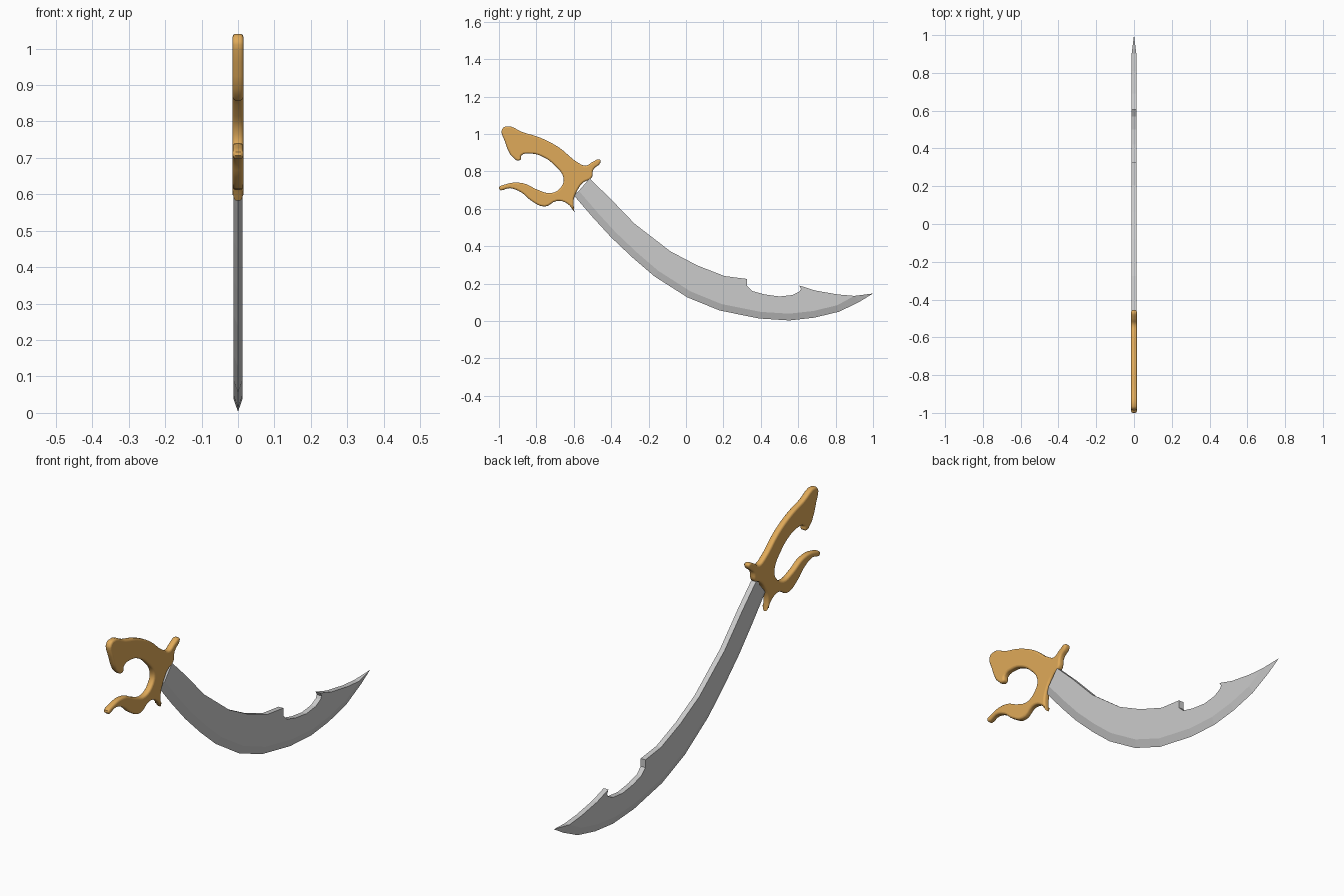
import bpy, bmesh, math

if "Cube" in bpy.data.objects:
    bpy.data.objects.remove(bpy.data.objects["Cube"])

# ---------- blade: flat sides, hollow notch in the spine, bevelled cutting edge ----------
T = 0.0125
EDGE = [(-.60, .672), (-.50, .556), (-.40, .447), (-.285, .338), (-.168, .238), (.008, .126),
        (.18, .056), (.393, .013), (.553, .003), (.687, .018), (.82, .05), (.93, .104)]
SPINE = [(-.516, .762), (-.41, .66), (-.275, .52), (-.083, .372), (.06, .297), (.206, .24),
         (.325, .225), (.325, .188), (.355, .16), (.42, .142), (.5, .131), (.57, .139),
         (.607, .158), (.615, .172), (.605, .19), (.69, .163), (.81, .142), (.9, .134)]
TIP = (1.0, .147)


def inset(points, d):
    """Offset an open path to its left by d."""
    out = []
    for i, (y, z) in enumerate(points):
        a, b = points[max(i - 1, 0)], points[min(i + 1, len(points) - 1)]
        dy, dz = b[0] - a[0], b[1] - a[1]
        n = math.hypot(dy, dz)
        out.append((y - dz / n * d, z + dy / n * d))
    return out


bm = bmesh.new()
ridge = inset(EDGE, .036)[:-1]
edge = [bm.verts.new((0, *p)) for p in EDGE]
tip = bm.verts.new((0, *TIP))
sides = []
for s in (1, -1):
    r = [bm.verts.new((s * T, *p)) for p in ridge]
    k = [bm.verts.new((s * T, *p)) for p in SPINE]
    sides.append((r, k))
    bm.faces.new(r + k[::-1])                      # flat side
    low = r + [k[-1]]
    for i in range(len(edge) - 1):                 # edge bevel
        bm.faces.new((edge[i], edge[i + 1], low[i + 1], low[i]))
    bm.faces.new((edge[-1], tip, k[-1]))           # point
(ra, ka), (rb, kb) = sides
for i in range(len(ka) - 1):                       # spine
    bm.faces.new((ka[i], ka[i + 1], kb[i + 1], kb[i]))
bm.faces.new((ka[-1], tip, kb[-1]))
bm.faces.new((edge[0], ra[0], ka[0], kb[0], rb[0]))
bmesh.ops.recalc_face_normals(bm, faces=bm.faces)
bmesh.ops.triangulate(bm, faces=[f for f in bm.faces if len(f.verts) > 4])
mesh = bpy.data.meshes.new("blade")
bm.to_mesh(mesh)
bm.free()
blade = bpy.data.objects.new("blade", mesh)
bpy.context.collection.objects.link(blade)

# ---------- hilt: one rounded outline holding grip, guard horns and hand guard ----------
HILT = [(-.985, 1.02), (-.965, 1.04), (-.87, 1.008), (-.78, .98), (-.68, .928), (-.575, .845),
        (-.535, .83), (-.50, .85), (-.46, .862), (-.457, .848), (-.495, .81), (-.505, .765),
        (-.55, .74), (-.58, .70), (-.60, .65), (-.597, .583),
        (-.635, .628), (-.69, .642), (-.755, .612), (-.83, .645), (-.88, .687), (-.94, .71),
        (-1.0, .706), (-.96, .732), (-.87, .736), (-.79, .70), (-.72, .684), (-.665, .72),
        (-.655, .765), (-.70, .83), (-.77, .88), (-.83, .895), (-.88, .885), (-.885, .862),
        (-.912, .862), (-.985, 1.0)]
SHARP = {15, 35}
curve = bpy.data.curves.new("hilt", 'CURVE')
curve.dimensions = '2D'
curve.fill_mode = 'BOTH'
curve.resolution_u = 4
curve.extrude = .006
curve.bevel_depth = .009
curve.offset = -.009
curve.bevel_resolution = 2
spline = curve.splines.new('BEZIER')
spline.bezier_points.add(len(HILT) - 1)
for i, (bp, (y, z)) in enumerate(zip(spline.bezier_points, HILT)):
    bp.co = (y, z, 0)
    bp.handle_left_type = bp.handle_right_type = 'VECTOR' if i in SHARP else 'AUTO'
spline.use_cyclic_u = True
hilt = bpy.data.objects.new("hilt", curve)
hilt.rotation_euler = (math.pi / 2, 0, math.pi / 2)
bpy.context.collection.objects.link(hilt)
bpy.context.view_layer.objects.active = hilt
hilt.select_set(True)
bpy.ops.object.convert(target='MESH')
hilt = bpy.context.object
bpy.ops.object.shade_smooth_by_angle(angle=math.radians(40))

mat = bpy.data.materials.new("bronze")
mat.diffuse_color = (.74, .4, .1, 1)
mat.use_nodes = True
mat.node_tree.nodes["Principled BSDF"].inputs["Base Color"].default_value = mat.diffuse_color
hilt.data.materials.clear()
hilt.data.materials.append(mat)
